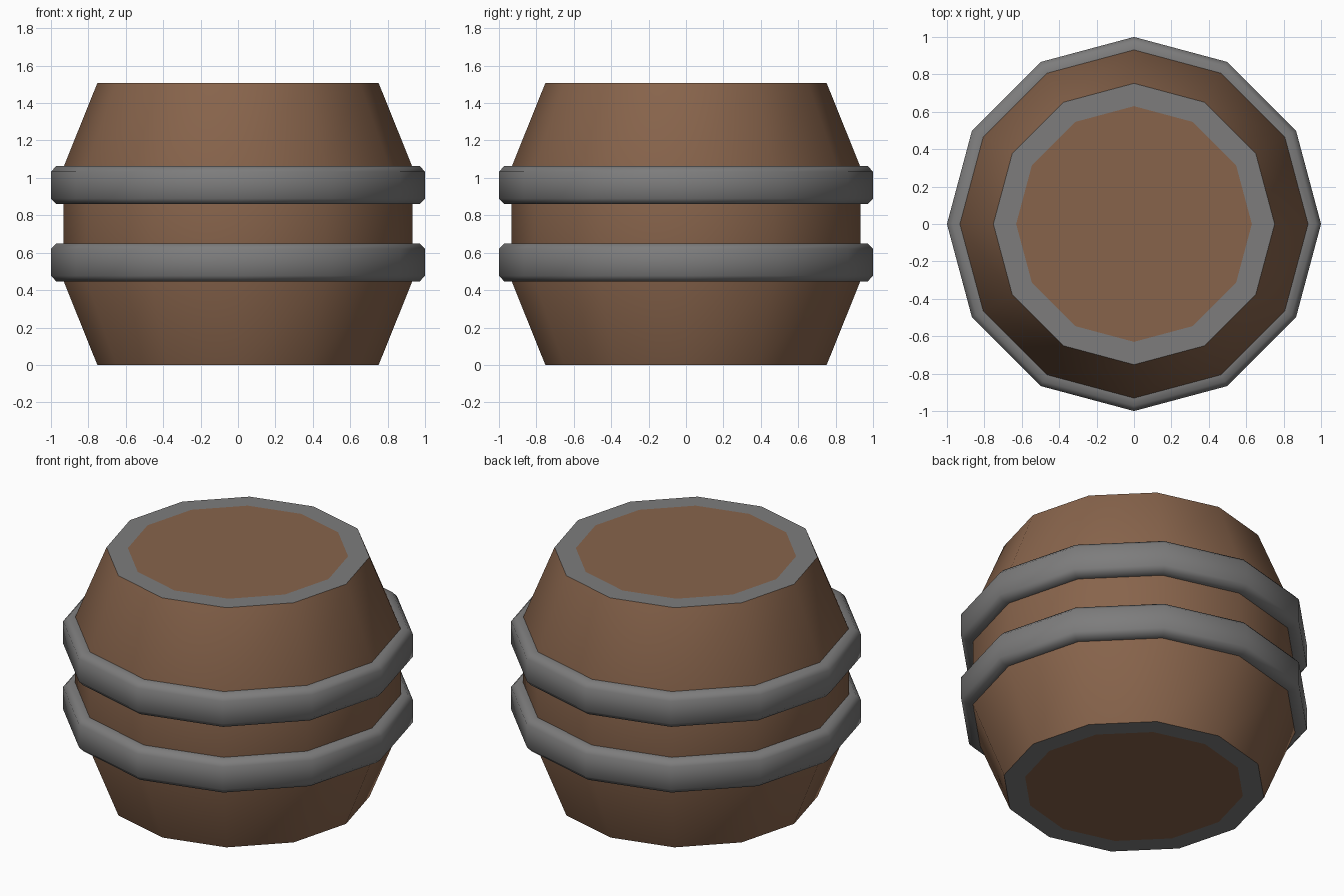
import bpy, bmesh, math

if "Cube" in bpy.data.objects:
    bpy.data.objects.remove(bpy.data.objects["Cube"])

SIDES = 12
H = 1.507


def material(name, rgb):
    m = bpy.data.materials.new(name)
    m.diffuse_color = (*rgb, 1.0)
    m.use_nodes = True
    m.node_tree.nodes["Principled BSDF"].inputs["Base Color"].default_value = m.diffuse_color
    return m


wood = material("brown wood", (0.245, 0.127, 0.071))
iron = material("grey iron", (0.205, 0.203, 0.203))


def lathe(name, profile, mats, angle, capped=False):
    """Revolve (radius, z) points, listed bottom to top, around z."""
    bm = bmesh.new()
    rings = []
    for r, z in profile:
        rings.append([bm.verts.new((r * math.cos(2 * math.pi * i / SIDES),
                                    r * math.sin(2 * math.pi * i / SIDES), z))
                      for i in range(SIDES)])
    for a, b in zip(rings, rings[1:]):
        for i in range(SIDES):
            j = (i + 1) % SIDES
            bm.faces.new((a[i], a[j], b[j], b[i]))
    if capped:
        bm.faces.new(rings[0][::-1])
        bm.faces.new(rings[-1])
    bm.normal_update()
    if len(mats) > 1:
        # flat end quads are the metal rims
        for f in bm.faces:
            if abs(f.normal.z) > 0.9 and len(f.verts) == 4:
                f.material_index = 1
    me = bpy.data.meshes.new(name)
    bm.to_mesh(me)
    bm.free()
    for m in mats:
        me.materials.append(m)
    ob = bpy.data.objects.new(name, me)
    bpy.context.collection.objects.link(ob)
    bpy.ops.object.select_all(action='DESELECT')
    ob.select_set(True)
    bpy.context.view_layer.objects.active = ob
    bpy.ops.object.shade_smooth_by_angle(angle=math.radians(angle))
    return ob


# Barrel body with flush rims and lids
lathe("barrel_body",
      [(0.63, 0), (0.752, 0), (0.932, 0.447), (0.932, 1.06),
       (0.752, H), (0.63, H)],
      [wood, iron], 31, capped=True)

# Two chamfered hoops
for name, z0 in (("lower_hoop", 0.447), ("upper_hoop", 0.86)):
    z1 = z0 + 0.203
    lathe(name,
          [(0.925, z0), (0.972, z0), (1.0, z0 + 0.03),
           (1.0, z1 - 0.03), (0.972, z1), (0.925, z1)],
          [iron], 60)
